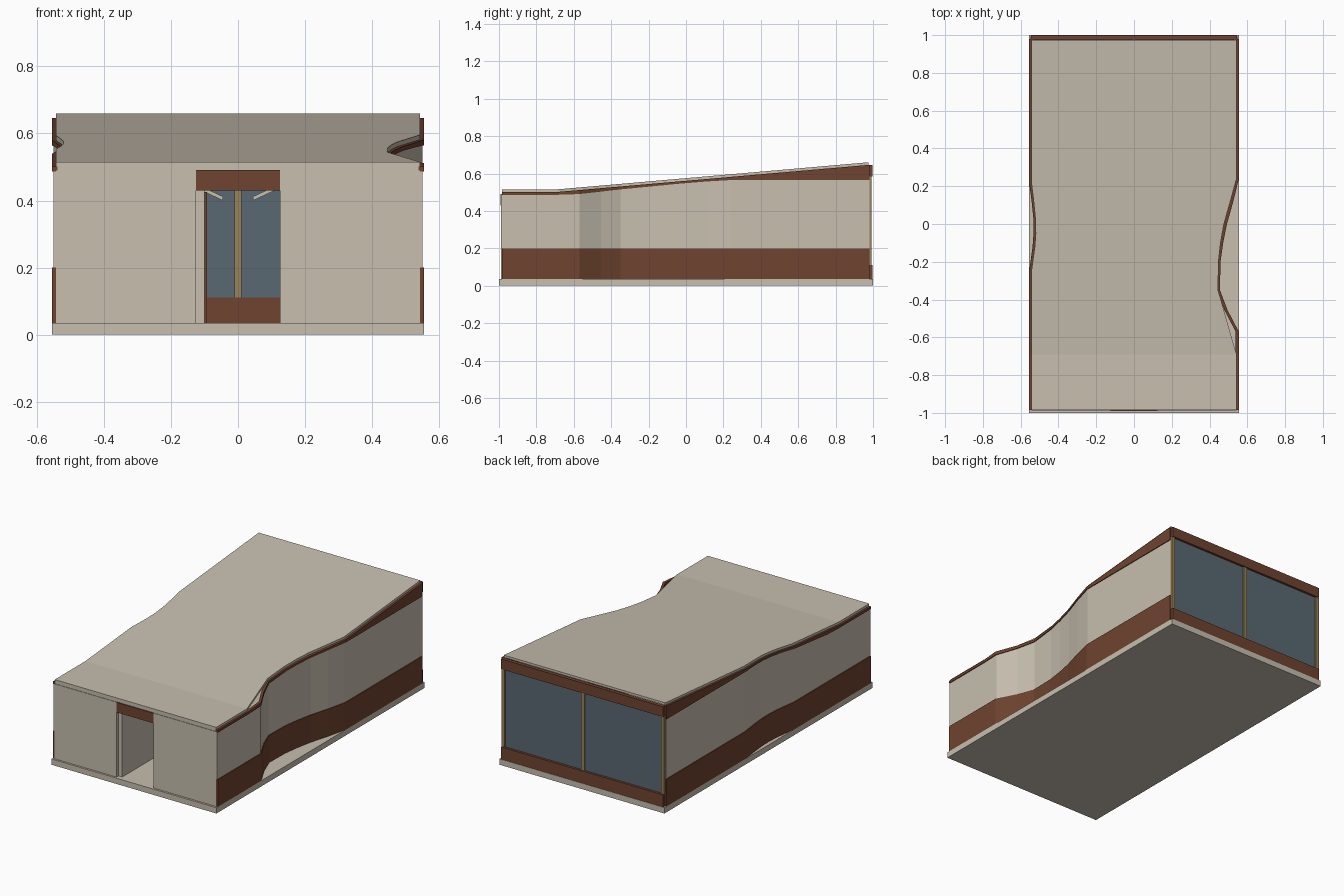
import bpy, bmesh

if "Cube" in bpy.data.objects:
    bpy.data.objects.remove(bpy.data.objects["Cube"])

def material(name, rgb):
    m = bpy.data.materials.new(name)
    m.diffuse_color = (*rgb, 1)
    m.use_nodes = True
    m.node_tree.nodes["Principled BSDF"].inputs["Base Color"].default_value = m.diffuse_color
    return m

BEIGE = material("warm_beige", (0.57, 0.52, 0.43))
BROWN = material("dark_brown", (0.156, 0.056, 0.028))
GLASS = material("grey_blue_glass", (0.102, 0.138, 0.171))
TAN = material("tan_frame", (0.319, 0.223, 0.098))

def finish(name, bm, mat):
    bmesh.ops.recalc_face_normals(bm, faces=bm.faces)
    me = bpy.data.meshes.new(name)
    bm.to_mesh(me)
    bm.free()
    me.materials.append(mat)
    ob = bpy.data.objects.new(name, me)
    bpy.context.collection.objects.link(ob)
    return ob

def box(name, x, y, z, mat):
    bm = bmesh.new()
    bmesh.ops.create_cube(bm, size=1)
    for v in bm.verts:
        v.co = [lo + (c + 0.5) * (hi - lo) for c, (lo, hi) in zip(v.co, (x, y, z))]
    return finish(name, bm, mat)

def interp(points, t):
    """Piecewise linear value of (t, value) points."""
    if t <= points[0][0]:
        return points[0][1]
    for (a, va), (b, vb) in zip(points, points[1:]):
        if t <= b:
            return va + (vb - va) * (t - a) / (b - a)
    return points[-1][1]

def sweep(name, sections, mat):
    """Join four-cornered sections into one closed solid."""
    bm = bmesh.new()
    rings = [[bm.verts.new(p) for p in s] for s in sections]
    for a, b in zip(rings, rings[1:]):
        for i in range(4):
            j = (i + 1) % 4
            bm.faces.new((a[i], a[j], b[j], b[i]))
    bm.faces.new(rings[0])
    bm.faces.new(rings[-1])
    return finish(name, bm, mat)

# Plan curves as (y, x) and height curves as (y, z)
WALL_RIGHT = [(-0.985, 0.55), (-0.57, 0.55), (-0.455, 0.49), (-0.35, 0.45),
              (-0.2, 0.453), (-0.1, 0.467), (0, 0.487), (0.12, 0.521), (0.24, 0.55), (0.98, 0.55)]
WALL_LEFT = [(-0.985, -0.55), (-0.25, -0.55), (-0.12, -0.532), (-0.05, -0.527),
             (0.03, -0.528), (0.12, -0.537), (0.22, -0.55), (0.98, -0.55)]
ROOF_RIGHT = [(-0.985, 0.543), (-0.69, 0.543), (-0.35, 0.445), (-0.2, 0.447),
              (-0.1, 0.458), (0, 0.476), (0.12, 0.51), (0.24, 0.543), (0.975, 0.543)]
ROOF_LEFT = [(-0.985, -0.543), (-0.25, -0.543), (-0.12, -0.525), (-0.05, -0.52),
             (0.03, -0.522), (0.12, -0.531), (0.22, -0.543), (0.975, -0.543)]
ROOF_TOP = [(-0.985, 0.515), (-0.69, 0.515), (0.975, 0.66)]
PANEL_TOP = [(-0.58, 0.486), (-0.57, 0.49), (-0.35, 0.515), (-0.04, 0.545), (0.12, 0.558), (0.24, 0.565)]
THICK = 0.014

def roof_under(y):
    return interp(ROOF_TOP, y) - THICK

def panel_top(y):
    return interp(PANEL_TOP, y)

def wall(name, path, low, high, out, mat):
    side = 1 if path[0][1] > 0 else -1
    ys = sorted({p[0] for p in path} | {-0.69, -0.57, -0.04})
    secs = []
    for y in ys:
        xo = interp(path, y) + side * out
        xi = interp(path, y) - side * 0.012
        secs.append([(xi, y, low(y)), (xo, y, low(y)), (xo, y, high(y)), (xi, y, high(y))])
    sweep(name, secs, mat)

# Floor slab
box("floor_slab", (-0.555, 0.555), (-1, 1), (0, 0.035), BEIGE)

# Side walls: brown plinth, beige panel, brown fascia under the roof
for label, path in (("right", WALL_RIGHT), ("left", WALL_LEFT)):
    wall(label + "_plinth", path, lambda y: 0.035, lambda y: 0.2, 0.005, BROWN)
    wall(label + "_panel", path, lambda y: 0.2, panel_top, 0, BEIGE)
    wall(label + "_fascia", path, panel_top, roof_under, 0.005, BROWN)

# Roof: flat at the front, then rising to the back
stations = sorted({p[0] for c in (ROOF_RIGHT, ROOF_LEFT, ROOF_TOP) for p in c})
sections = []
for y in stations:
    l, r, t = interp(ROOF_LEFT, y), interp(ROOF_RIGHT, y), interp(ROOF_TOP, y)
    sections.append([(l, y, t - THICK), (r, y, t - THICK), (r, y, t), (l, y, t)])
sweep("roof", sections, BEIGE)

# Front wall with doorway
for label, x in (("left", (-0.543, -0.125)), ("right", (0.125, 0.543))):
    box("front_wall_" + label, x, (-0.988, -0.97), (0.035, 0.49), BEIGE)
box("front_top_rail", (-0.543, 0.543), (-0.985, -0.97), (0.49, 0.502), BEIGE)
box("door_lintel", (-0.125, 0.125), (-0.991, -0.97), (0.43, 0.491), BROWN)

# Inner partition beside the doorway, with its brown end post
box("partition", (-0.125, -0.1), (-0.97, -0.62), (0.035, 0.43), BEIGE)
box("partition_post", (-0.125, -0.092), (-0.62, -0.6), (0.035, 0.425), BROWN)

# Slanted inner braces
for s in (-1, 1):
    sweep("inner_brace", [[(s * x, 0.90, z), (s * x, 0.92, z), (s * x, 0.92, z + 0.012), (s * x, 0.90, z + 0.012)]
                          for x, z in ((0.045, 0.4), (0.12, 0.435))], BEIGE)

# Back wall: sill, glazing, mullions and fascia
box("back_sill", (-0.545, 0.545), (0.975, 0.998), (0.035, 0.11), BROWN)
box("back_glass", (-0.54, 0.54), (0.978, 0.984), (0.11, 0.585), GLASS)
box("back_fascia", (-0.545, 0.545), (0.976, 0.998), (0.583, 0.645), BROWN)
for x in (-0.537, 0, 0.537):
    box("back_mullion", (x - 0.011, x + 0.011), (0.972, 0.992), (0.11, 0.584), TAN)
